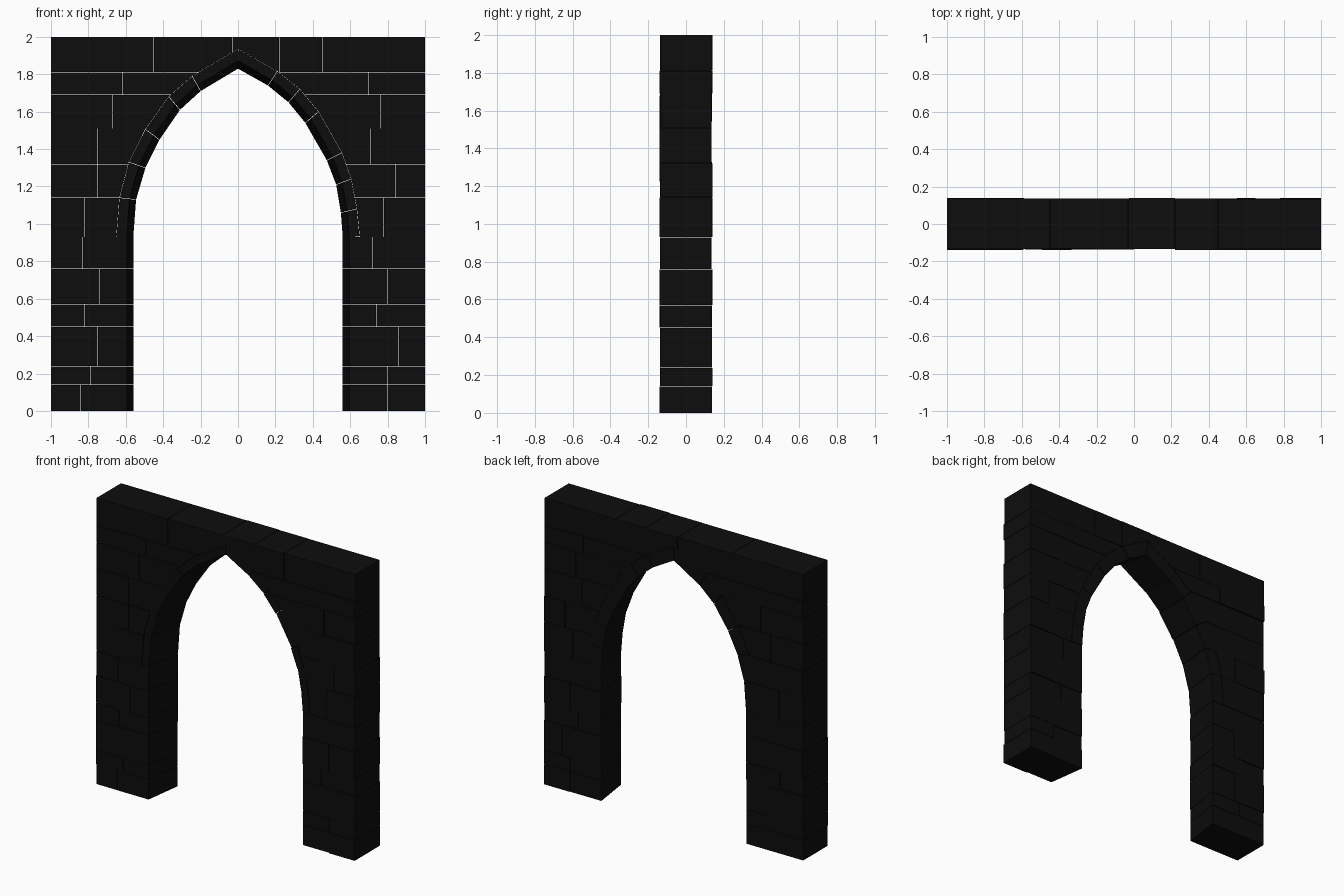
import bpy, bmesh, random
from mathutils import Vector

if "Cube" in bpy.data.objects:
    bpy.data.objects.remove(bpy.data.objects["Cube"])

random.seed(4)
GAP = 0.0012      # half of a masonry joint
DEPTH = 0.137     # half thickness of the wall
SPRING = 0.93     # height where the arch starts

stone = bpy.data.materials.new("dark_stone")
stone.diffuse_color = (0.004, 0.004, 0.004, 1)
stone.use_nodes = True
stone.node_tree.nodes["Principled BSDF"].inputs["Base Color"].default_value = stone.diffuse_color


def depth():
    return DEPTH + random.uniform(-0.005, 0.003)


def prism(bm, front, back, y0, y1):
    """Closed solid between a front and a back polygon of (x, z) points."""
    f = [bm.verts.new((x, y0, z)) for x, z in front]
    b = [bm.verts.new((x, y1, z)) for x, z in back]
    bm.faces.new(f)
    bm.faces.new(b[::-1])
    n = len(f)
    for i in range(n):
        bm.faces.new((f[i], b[i], b[(i + 1) % n], f[(i + 1) % n]))


def finish(bm, name):
    bmesh.ops.recalc_face_normals(bm, faces=bm.faces)
    mesh = bpy.data.meshes.new(name)
    bm.to_mesh(mesh)
    bm.free()
    mesh.materials.append(stone)
    ob = bpy.data.objects.new(name, mesh)
    bpy.context.collection.objects.link(ob)
    return ob


def course(bm, xs, z0, z1, splay=None):
    """One row of blocks; splay gives the end of the row that leans back."""
    za = z0 + (GAP if z0 > 0 else 0)
    zb = z1 - (GAP if z1 < 2 else 0)
    for i, (a, b) in enumerate(zip(xs, xs[1:])):
        ca = a + (GAP if i > 0 else 0)
        cb = b - (GAP if i < len(xs) - 2 else 0)
        fa, fb = ca, cb
        if splay == "right" and i == len(xs) - 2:
            fb = b - 0.037
        if splay == "left" and i == 0:
            fa = a + 0.037
        prism(bm, [(fa, za), (fb, za), (fb, zb), (fa, zb)],
              [(ca, za), (cb, za), (cb, zb), (ca, zb)], -depth(), depth())


# Piers with splayed jambs
rows = [(0, 0.14, 0.84, 0.80), (0.14, 0.24, 0.79, 0.80), (0.24, 0.45, 0.75, 0.86),
        (0.45, 0.57, 0.82, 0.74), (0.57, 0.76, 0.74, 0.80), (0.76, SPRING, 0.83, 0.72)]
left, right = bmesh.new(), bmesh.new()
for z0, z1, jl, jr in rows:
    course(left, [-1, -jl, -0.56], z0, z1, "right")
    course(right, [0.56, jr, 1], z0, z1, "left")
finish(left, "left_pier")
finish(right, "right_pier")

# Arch ring: (inner x, z, outer x, z) at each joint
apex = (0, 1.83, 0, 1.935)
ring_left = [(-0.56, 0.93, -0.65, 0.93), (-0.545, 1.13, -0.633, 1.14),
             (-0.495, 1.30, -0.583, 1.33), (-0.42, 1.45, -0.495, 1.505),
             (-0.31, 1.61, -0.37, 1.68), (-0.20, 1.71, -0.245, 1.79), apex]
ring_right = [(0.56, 0.93, 0.65, 0.93), (0.55, 1.06, 0.635, 1.08),
              (0.525, 1.21, 0.605, 1.24), (0.475, 1.34, 0.555, 1.38),
              (0.36, 1.54, 0.43, 1.60), (0.27, 1.65, 0.33, 1.72),
              (0.16, 1.74, 0.21, 1.815), apex]
ring = bmesh.new()
for joints in (ring_left, ring_right):
    for p, q in zip(joints, joints[1:]):
        pi, po, qi, qo = Vector(p[:2]), Vector(p[2:]), Vector(q[:2]), Vector(q[2:])
        t = GAP / (qi - pi).length
        pi, qi = pi.lerp(qi, t), qi.lerp(pi, t)
        po, qo = po.lerp(qo, t), qo.lerp(po, t)
        prism(ring, [pi.lerp(po, 0.4), po, qo, qi.lerp(qo, 0.4)],
              [pi, po, qo, qi], -depth(), depth())
finish(ring, "arch_ring")

# Wall courses around the arch
wall = bmesh.new()
for xs, z0, z1 in [
        ([-1, -0.82, -0.5, 0.5, 0.78, 1], SPRING, 1.14),
        ([-1, -0.75, -0.4, 0.4, 0.84, 1], 1.14, 1.32),
        ([-1, -0.75, -0.4, 0.4, 0.71, 1], 1.32, 1.51),
        ([-1, -0.67, 0, 0.76, 1], 1.51, 1.69),
        ([-1, -0.62, 0, 0.70, 1], 1.69, 1.81),
        ([-1, -0.45, -0.03, 0.22, 0.45, 1], 1.81, 2)]:
    course(wall, xs, z0, z1)
wall_ob = finish(wall, "wall_courses")

# Arch-shaped cutter trims the courses to the ring
cut = bmesh.new()
outline = [(-0.651, 0.8)] + [(p[2] * 1.002, p[3] + 0.001) for p in ring_left]
outline += [(p[2] * 1.002, p[3] + 0.001) for p in ring_right[-2::-1]] + [(0.651, 0.8)]
prism(cut, outline, outline, -0.5, 0.5)
cutter = finish(cut, "arch_cutter")
cutter.hide_render = True
cutter.hide_viewport = True
mod = wall_ob.modifiers.new("arch_cut", "BOOLEAN")
mod.object = cutter
mod.operation = "DIFFERENCE"
mod.solver = "EXACT"
bpy.context.view_layer.objects.active = wall_ob
bpy.ops.object.modifier_apply(modifier=mod.name)
bpy.data.objects.remove(cutter)
